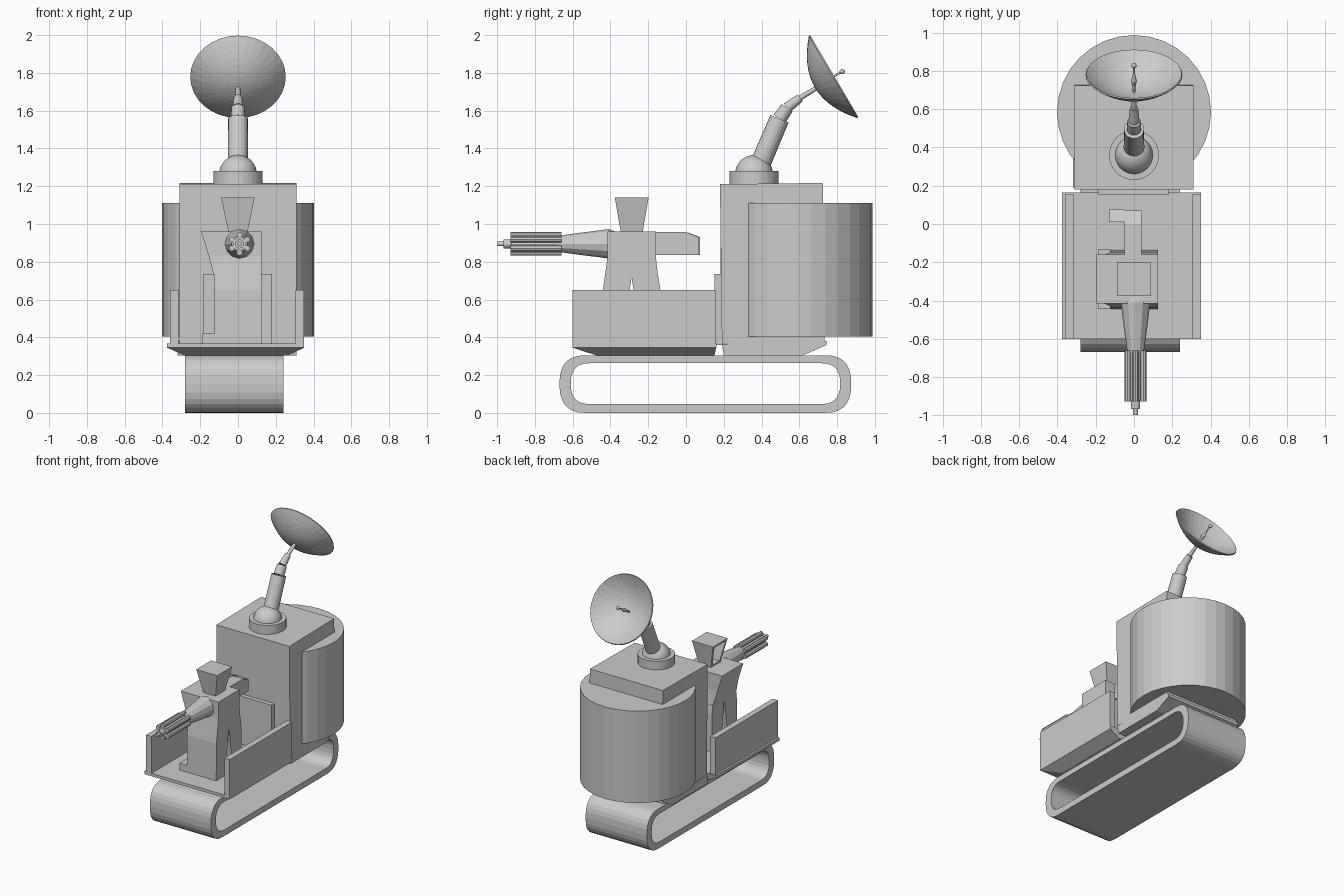
import bpy, bmesh
from math import sin, cos, pi, radians
from mathutils import Vector

if "Cube" in bpy.data.objects:
    bpy.data.objects.remove(bpy.data.objects["Cube"])


def finish(name, bm):
    bmesh.ops.recalc_face_normals(bm, faces=bm.faces)
    mesh = bpy.data.meshes.new(name)
    bm.to_mesh(mesh)
    bm.free()
    ob = bpy.data.objects.new(name, mesh)
    bpy.context.collection.objects.link(ob)
    return ob


def bridge(bm, a, b):
    n = len(a)
    for i in range(n):
        bm.faces.new((a[i], a[(i + 1) % n], b[(i + 1) % n], b[i]))


def loft(name, *levels):
    """Stack of rectangles, each (z, x0, x1, y0, y1)."""
    bm = bmesh.new()
    rings = [[bm.verts.new((x, y, z)) for x, y in ((x0, y0), (x1, y0), (x1, y1), (x0, y1))]
             for z, x0, x1, y0, y1 in levels]
    for a, b in zip(rings, rings[1:]):
        bridge(bm, a, b)
    bm.faces.new(rings[0])
    bm.faces.new(rings[-1])
    return finish(name, bm)


def box(name, x0, x1, y0, y1, z0, z1):
    return loft(name, (z0, x0, x1, y0, y1), (z1, x0, x1, y0, y1))


def extrude_x(name, profile, x0, x1):
    """Extrude a (y, z) profile between two x positions."""
    bm = bmesh.new()
    a, b = ([bm.verts.new((x, y, z)) for y, z in profile] for x in (x0, x1))
    bridge(bm, a, b)
    bm.faces.new(a)
    bm.faces.new(b)
    return finish(name, bm)


def lathe(name, origin, axis, profile, n=24, closed=False):
    """Revolve (radius, distance along axis) points about an axis."""
    bm = bmesh.new()
    q = Vector((0, 0, 1)).rotation_difference(Vector(axis))
    o = Vector(origin)
    rings = [[bm.verts.new(o + q @ Vector((r * cos(2 * pi * i / n), r * sin(2 * pi * i / n), t)))
              for i in range(n)] for r, t in profile]
    for a, b in zip(rings, rings[1:]):
        bridge(bm, a, b)
    if closed:
        bridge(bm, rings[-1], rings[0])
    else:
        bm.faces.new(rings[0])
        bm.faces.new(rings[-1])
    return finish(name, bm)


def rod(name, p, q, r, n=16, r2=None):
    d = Vector(q) - Vector(p)
    return lathe(name, p, d, [(r, 0), (r2 or r, d.length)], n)


# Track belt: hollow loop with rounded ends
def belt_loop(y0, y1, z0, z1, a):
    b, zc = (z1 - z0) / 2, (z0 + z1) / 2
    pts = []
    for side, yc, start in ((1, y1 - a, -pi / 2), (-1, y0 + a, pi / 2)):
        for i in range(15):
            t = start + pi * i / 14
            c, s = cos(t), sin(t)
            pts.append((yc + side * a * abs(c) ** 0.8,
                        zc + b * (1 if s > 0 else -1) * abs(s) ** 0.8))
    return pts


bm = bmesh.new()
outer = belt_loop(-0.67, 0.875, 0, 0.305, 0.14)
inner = belt_loop(-0.61, 0.816, 0.047, 0.263, 0.10)
loops = [[bm.verts.new((x, y, z)) for y, z in pts]
         for pts, x in ((outer, -0.28), (outer, 0.24), (inner, 0.24), (inner, -0.28))]
for i in range(4):
    bridge(bm, loops[i], loops[(i + 1) % 4])
finish("track_belt", bm)

# Hull undersides and front tray
loft("front_hull", (0.303, -0.28, 0.26, -0.47, 0.15), (0.345, -0.375, 0.35, -0.6, 0.16),
     (0.367, -0.375, 0.35, -0.6, 0.165))
extrude_x("rear_hull", [(0.2, 0.303), (0.615, 0.303), (0.745, 0.36), (0.745, 0.382), (0.19, 0.365)],
          -0.32, 0.31)
box("tray_wall_left", -0.36, -0.315, -0.6, 0.156, 0.36, 0.65)
box("tray_wall_right", 0.305, 0.35, -0.6, 0.156, 0.36, 0.65)
box("tray_back_panel", -0.185, 0.18, 0.152, 0.195, 0.36, 0.735)

# Rear housing, slightly tilted, with the big drum
housing = box("rear_housing", -0.31, 0.31, -0.272, 0.272, -0.422, 0.422)
housing.location = (0, 0.457, 0.792)
housing.rotation_euler.x = radians(0.7)
lathe("rear_drum", (0, 0.585, 0.405), (0, 0, 1), [(0.402, 0), (0.402, 0.705)], 32)

# Gunner figure, standing sideways and facing -x
loft("gunner_torso", (0.72, -0.125, 0.125, -0.43, -0.148), (0.83, -0.155, 0.125, -0.415, -0.16),
     (0.96, -0.195, 0.125, -0.415, -0.16))
for name, s in (("front", -1), ("back", 1)):
    def span(a, b):
        return sorted((-0.288 + s * a, -0.288 + s * b))
    loft(f"gunner_{name}_leg", (0.367, -0.125, 0.125, *span(0.045, 0.155)),
         (0.65, -0.125, 0.125, *span(0.01, 0.152)), (0.72, -0.125, 0.125, *span(0.0, 0.142)))
    box(f"gunner_{name}_foot", -0.187, -0.12, *span(0.045, 0.155), 0.367, 0.42)
extrude_x("gunner_upper_arm", [(-0.2, 0.837), (0.07, 0.837), (0.07, 0.93), (0, 0.957), (-0.2, 0.957)],
          -0.05, 0.04)
extrude_x("gunner_forearm", [(0.01, 0.837), (0.075, 0.837), (0.075, 0.93), (0.01, 0.955)], -0.13, -0.05)

# Head: inverted frustum with a recessed face
head = loft("gunner_head", (0.955, -0.05, 0.05, -0.345, -0.23), (1.14, -0.09, 0.088, -0.377, -0.198))
bm = bmesh.new()
bm.from_mesh(head.data)
face = min(bm.faces, key=lambda f: f.calc_center_median().x)
bmesh.ops.inset_individual(bm, faces=[face], thickness=0.025)
push = bmesh.ops.extrude_discrete_faces(bm, faces=[face])["faces"]
for v in push[0].verts:
    v.co.x += 0.07
bm.to_mesh(head.data)
bm.free()

# Gun arm with rotary barrels
GX, GZ = 0.008, 0.895
lathe("gun_arm", (GX, -0.39, GZ), (0, -1, 0),
      [(0.06, -0.03), (0.078, 0.02), (0.072, 0.06), (0.06, 0.16), (0.042, 0.29)], 12)
for i in range(6):
    a = 2 * pi * (i + 0.5) / 6
    x, z = GX + 0.047 * cos(a), GZ + 0.047 * sin(a)
    rod(f"gun_barrel_{i + 1}", (x, -0.66, z), (x, -0.928, z), 0.016, 8)
lathe("gun_core", (GX, -0.66, GZ), (0, -1, 0),
      [(0.036, 0), (0.036, 0.265), (0.024, 0.265), (0.024, 0.307), (0.012, 0.307), (0.012, 0.338)], 12)

# Antenna mount
lathe("mast_base", (0, 0.36, 1.2), (0, 0, 1), [(0.13, 0), (0.13, 0.08)], 32)
ball = [(0.1 * cos(t), 0.1 * sin(t)) for t in (pi / 2 * i / 8 for i in range(8))] + [(0.004, 0.1)]
dome = lathe("mast_ball", (0, 0.36, 1.265), (0, 0, 1), ball, 32)

# Telescoping, bending mast
path = [(0.39, 1.31), (0.495, 1.557), (0.535, 1.615), (0.605, 1.668), (0.69, 1.72)]
for i, (r, r2) in enumerate([(0.054, 0.052), (0.038, 0.035), (0.029, 0.022), (0.014, 0.012)]):
    rod(f"mast_section_{i + 1}", (0, *path[i]), (0, *path[i + 1]), r, 20, r2)

# Dish: thin bowl, with feed horn on its axis
AXIS = Vector((0, 0.862, 0.507))
VERTEX = Vector((0, 0.779, 1.779)) - AXIS * 0.112
steps = [0.004] + [0.253 * i / 8 for i in range(1, 9)]
bowl = [(r, 0.112 * (r / 0.253) ** 2) for r in steps]
bowl += [(r * 0.985, t + 0.007) for r, t in reversed(bowl)]
lathe("dish", VERTEX, AXIS, bowl, 32)
lathe("dish_feed", VERTEX, AXIS, [(0.006, 0), (0.008, 0.04), (0.015, 0.075), (0.005, 0.12), (0.005, 0.16)], 12)
tip = [(max(0.001, 0.014 * sin(pi * i / 8)), -0.014 * cos(pi * i / 8)) for i in range(9)]
feed_tip = lathe("dish_feed_tip", VERTEX + AXIS * 0.168, AXIS, tip, 12)

# Smooth the rounded parts only
for ob in (dome, feed_tip):
    for p in ob.data.polygons:
        p.use_smooth = len(p.vertices) == 4
